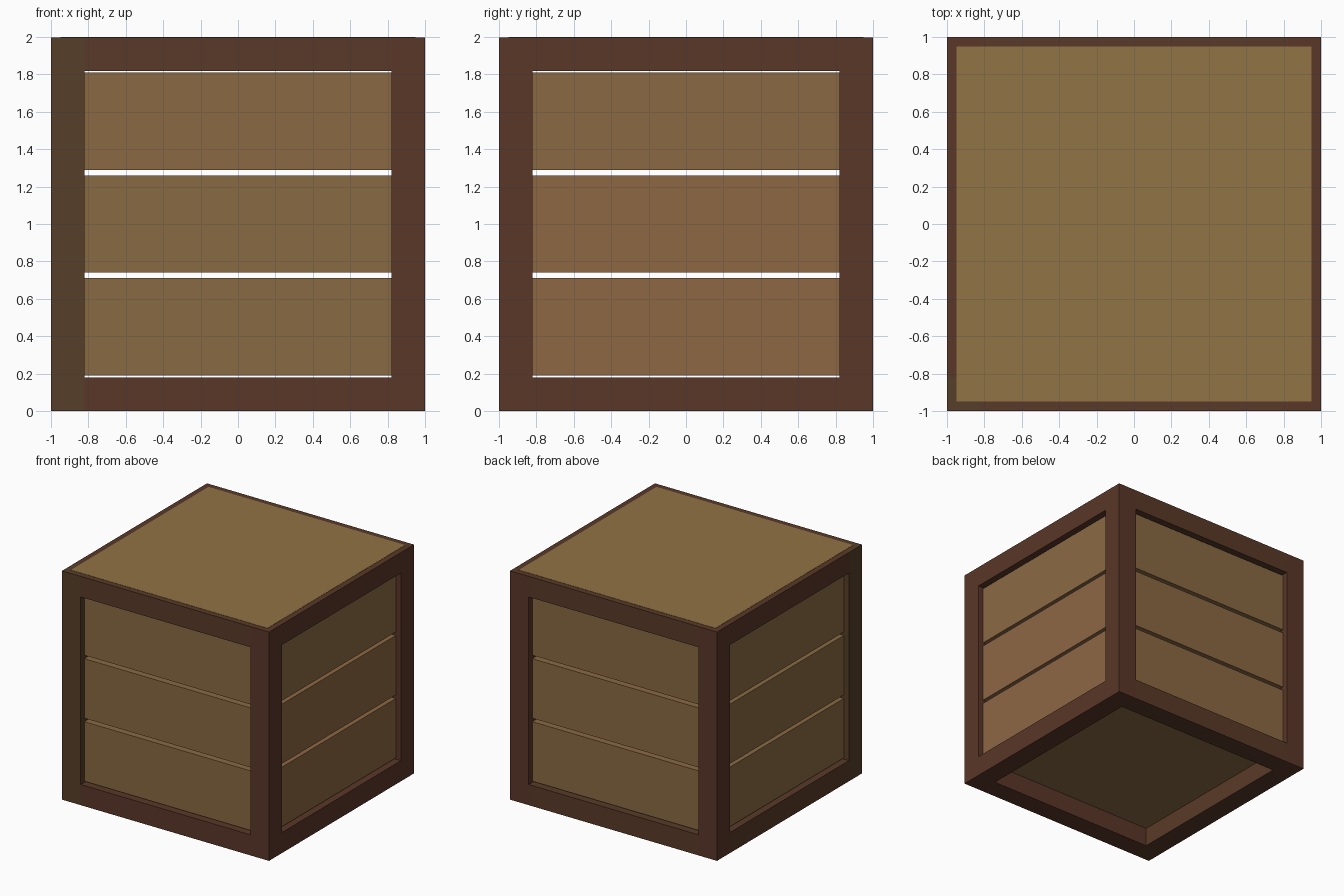
import bpy
from mathutils import Vector

default_cube = bpy.data.objects.get("Cube")
if default_cube:
    bpy.data.objects.remove(default_cube, do_unlink=True)

HALF = 1.0            # half width of the crate
BEAM = 0.18           # square section of the frame beams
INNER = HALF - BEAM   # half width of each opening
FRAME_TOP = 1.998     # a hair under the lid, so the lid stays visible
RECESS = 0.05         # planks sit back from the frame faces
PLANK_THICK = 0.14
PLANK_HEIGHT = 0.52
PLANK_STEP = 0.55


def material(name, rgb):
    """Wood colour given as 0-255 display values."""
    color = [((c / 255 + 0.055) / 1.055) ** 2.4 for c in rgb] + [1.0]
    mat = bpy.data.materials.new(name)
    mat.use_nodes = True
    mat.diffuse_color = color
    bsdf = mat.node_tree.nodes["Principled BSDF"]
    bsdf.inputs["Base Color"].default_value = color
    bsdf.inputs["Roughness"].default_value = 0.8
    return mat


def box(name, low, high, mat):
    """Box between two opposite corners, in either order."""
    low, high = Vector(low), Vector(high)
    bpy.ops.mesh.primitive_cube_add(size=1, location=(low + high) / 2)
    obj = bpy.context.object
    obj.name = name
    obj.scale = [abs(c) for c in high - low]
    bpy.ops.object.transform_apply(location=False, rotation=False, scale=True)
    obj.data.materials.append(mat)
    return obj


red_beam = material("red_brown_beam", (90, 55, 40))
brown_beam = material("brown_beam", (89, 58, 40))
olive_beam = material("olive_brown_beam", (87, 62, 41))
tan_plank = material("tan_plank", (139, 105, 67))
warm_plank = material("warm_plank", (142, 103, 68))
olive_plank = material("olive_plank", (137, 106, 66))
lid_wood = material("lid_wood", (145, 115, 69))

# Corner posts
for side, sx in (("left", 1), ("right", -1)):
    for end, sy in (("front", -1), ("back", 1)):
        mat = olive_beam if (sx, sy) == (-1, -1) else red_beam
        box(f"{end}_{side}_post", (sx * INNER, sy * INNER, 0),
            (sx * HALF, sy * HALF, FRAME_TOP), mat)

# Rails between the posts, and the planks filling each opening
SIDES = {
    "front": ("y", -1, (brown_beam, red_beam), (olive_plank, olive_plank, tan_plank)),
    "back": ("y", 1, (brown_beam, brown_beam), (tan_plank, tan_plank, olive_plank)),
    "left": ("x", 1, (red_beam, red_beam), (warm_plank, warm_plank, tan_plank)),
    "right": ("x", -1, (red_beam, brown_beam), (tan_plank, olive_plank, tan_plank)),
}
for side, (axis, sign, rail_mats, plank_mats) in SIDES.items():

    def panel(name, near, far, z0, z1, mat):
        """Box spanning one opening, from depth near to depth far."""
        low, high = (-INNER, sign * near, z0), (INNER, sign * far, z1)
        if axis == "x":
            low, high = (low[1], low[0], z0), (high[1], high[0], z1)
        box(f"{side}_{name}", low, high, mat)

    panel("top_rail", INNER, HALF, FRAME_TOP - BEAM, FRAME_TOP, rail_mats[0])
    panel("bottom_rail", INNER, HALF, 0, BEAM, rail_mats[1])
    outer = HALF - RECESS
    for i, mat in enumerate(plank_mats):
        z = 0.19 + i * PLANK_STEP
        panel(f"plank_{i + 1}", outer - PLANK_THICK, outer, z, z + PLANK_HEIGHT, mat)

# Lid inset in the top frame, and the raised floor
LID = HALF - RECESS
box("lid", (-LID, -LID, 1.83), (LID, LID, 2.0), lid_wood)
box("floor", (-LID, -LID, 0.165), (LID, LID, 0.178), olive_plank)
